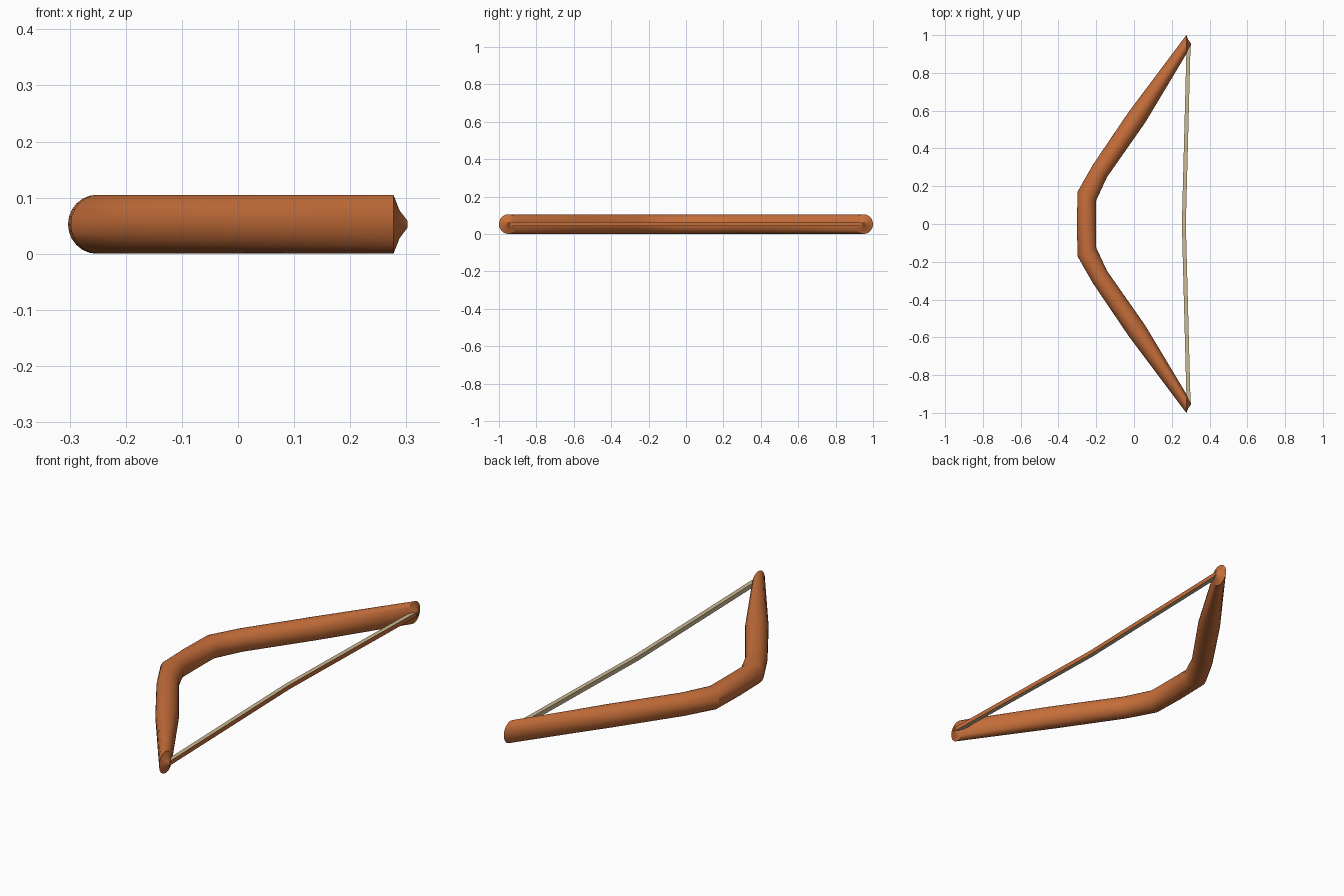
import bpy, bmesh, math
from mathutils import Vector

if "Cube" in bpy.data.objects:
    bpy.data.objects.remove(bpy.data.objects["Cube"])

R = 0.0525      # half thickness of the bow, also its centre height
SIDES = 24


def material(name, rgb):
    m = bpy.data.materials.new(name)
    m.diffuse_color = (*rgb, 1)
    m.use_nodes = True
    m.node_tree.nodes["Principled BSDF"].inputs["Base Color"].default_value = m.diffuse_color
    return m


wood = material("warm brown wood", (0.56, 0.155, 0.042))
tan = material("tan cord", (0.60, 0.48, 0.29))


def loft(name, rings, mats):
    """Skin a row of equal rings and close both ends."""
    bm = bmesh.new()
    loops = [[bm.verts.new(p) for p in ring] for ring in rings]
    n = len(loops[0])
    for a, b in zip(loops, loops[1:]):
        for i in range(n):
            j = (i + 1) % n
            bm.faces.new((a[i], a[j], b[j], b[i]))
    bm.faces.new(loops[0])
    bm.faces.new(loops[-1])
    bmesh.ops.recalc_face_normals(bm, faces=bm.faces)
    me = bpy.data.meshes.new(name)
    bm.to_mesh(me)
    bm.free()
    ob = bpy.data.objects.new(name, me)
    bpy.context.collection.objects.link(ob)
    for m in mats:
        me.materials.append(m)
    return ob


def ellipse(outer, inner, rz):
    """Upright ellipse spanning two points of the plan outline."""
    o, i = Vector((*outer, R)), Vector((*inner, R))
    c, h = (o + i) / 2, (o - i) / 2
    return [c + h * math.cos(t) + Vector((0, 0, rz * math.sin(t)))
            for t in (2 * math.pi * k / SIDES for k in range(SIDES))]


# Bow: outer and inner plan points from grip to tip, then the concave end cap
half = [((-0.298, 0.172), (-0.2, 0.125), R),
        ((-0.218, 0.313), (-0.143, 0.248), R),
        ((-0.027, 0.595), (0.06, 0.538), R),
        ((0.277, 1.0), (0.277, 0.90), R)]
for s, x in ((0.47, 0.288), (0.12, 0.302)):
    half.append(((x, 0.95 + 0.05 * s), (x, 0.95 - 0.05 * s), R * s))
grip = [((-0.303, 0), (-0.2, 0), R)]
mirrored = [((o[0], -o[1]), (i[0], -i[1]), r) for o, i, r in reversed(half)]
bow = loft("bow", [ellipse(*s) for s in mirrored + grip + half], [wood])
bpy.context.view_layer.objects.active = bow
bow.select_set(True)
bpy.ops.object.shade_smooth_by_angle(angle=math.radians(25))

# String: square cord drawn slightly towards the grip at its middle
w = 0.0105
rings = []
for x, y in ((0.289, -0.955), (0.264, 0), (0.289, 0.955)):
    rings.append([(x + a * w, y, R + b * w)
                  for a, b in ((-1, -1), (1, -1), (1, 1), (-1, 1))])
cord = loft("bow_string", rings, [tan, wood])
for f in cord.data.polygons:     # the side away from the grip is wood coloured
    if f.normal.x > 0.7:
        f.material_index = 1
